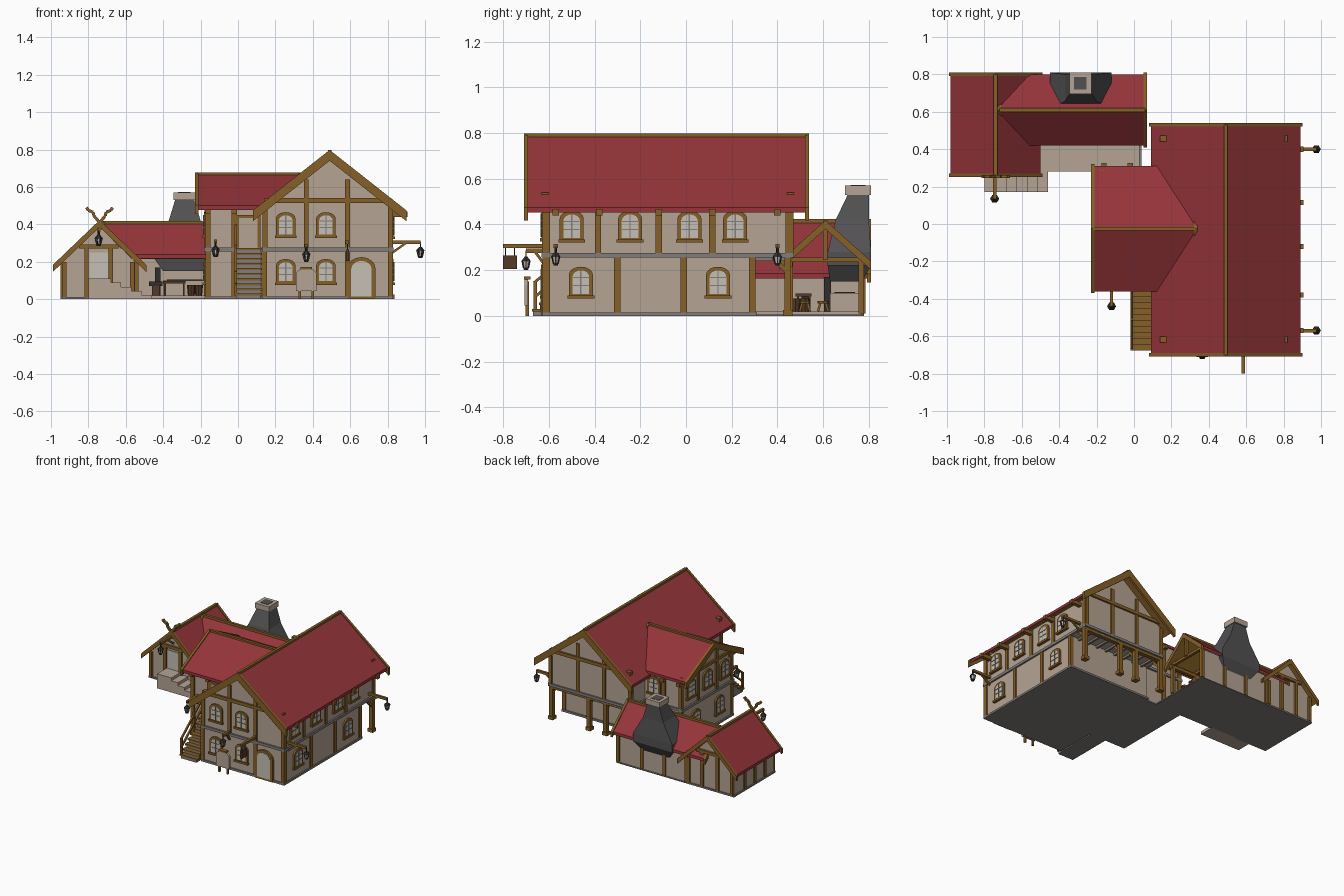
import bpy, bmesh, math
from mathutils import Vector

if "Cube" in bpy.data.objects:
    bpy.data.objects.remove(bpy.data.objects["Cube"])

def mat(name, r, g, b):
    m = bpy.data.materials.new(name)
    m.diffuse_color = (r, g, b, 1)
    m.use_nodes = True
    m.node_tree.nodes["Principled BSDF"].inputs["Base Color"].default_value = m.diffuse_color
    return m

RED = mat("roof red", 0.30, 0.035, 0.042)
WALL = mat("plaster", 0.46, 0.37, 0.295)
WOOD = mat("timber", 0.235, 0.115, 0.02)
STONE = mat("trim grey", 0.22, 0.205, 0.195)
DARK = mat("chimney slate", 0.085, 0.082, 0.085)
IRON = mat("iron", 0.03, 0.028, 0.026)
PALE = mat("pale pane", 0.56, 0.52, 0.46)
BROWN = mat("dark wood", 0.09, 0.042, 0.018)

def mesh(name, verts, faces, m):
    me = bpy.data.meshes.new(name)
    bm = bmesh.new()
    vs = [bm.verts.new(v) for v in verts]
    for f in faces:
        bm.faces.new([vs[i] for i in f])
    bmesh.ops.recalc_face_normals(bm, faces=bm.faces)
    bm.to_mesh(me)
    bm.free()
    me.materials.append(m)
    ob = bpy.data.objects.new(name, me)
    bpy.context.collection.objects.link(ob)
    return ob

def loft(name, rings, m):
    n = len(rings[0])
    verts = [v for r in rings for v in r]
    faces = [tuple(range(n)), tuple(range(len(verts) - n, len(verts)))]
    for k in range(len(rings) - 1):
        for i in range(n):
            j = (i + 1) % n
            faces.append((k*n+i, k*n+j, k*n+n+j, k*n+n+i))
    return mesh(name, verts, faces, m)

def box(name, x0, x1, y0, y1, z0, z1, m):
    return loft(name, [[(x0, y0, z), (x1, y0, z), (x1, y1, z), (x0, y1, z)] for z in (z0, z1)], m)

def prism(name, prof, axis, v0, v1, m):
    f = (lambda u, v, z: (u, v, z)) if axis == 'y' else (lambda u, v, z: (v, u, z))
    return loft(name, [[f(u, v, z) for u, z in prof] for v in (v0, v1)], m)

def beam(name, p, q, w, m=WOOD, h=None):
    p, q, h = Vector(p), Vector(q), h or w
    d = (q - p).normalized()
    s = d.cross(Vector((0, 0, 1)))
    s = s.normalized() if s.length > 1e-4 else Vector((1, 0, 0))
    t = s.cross(d)
    return loft(name, [[c + s*a*w/2 + t*b*h/2 for a, b in ((-1, -1), (1, -1), (1, 1), (-1, 1))] for c in (p, q)], m)

def post(name, x, y, z0, z1, w=0.028, m=WOOD):
    return box(name, x-w/2, x+w/2, y-w/2, y+w/2, z0, z1, m)

def cone(name, x, y, z0, z1, r0, r1, n, m):
    return loft(name, [[(x+r*math.cos(2*math.pi*i/n), y+r*math.sin(2*math.pi*i/n), z) for i in range(n)]
                       for z, r in ((z0, r0), (z1, r1))], m)

# Arched openings laid on a wall facing n
FACING = {'front': ((1, 0, 0), (0, -1, 0)), 'back': ((-1, 0, 0), (0, 1, 0)),
          'right': ((0, 1, 0), (1, 0, 0)), 'left': ((0, -1, 0), (-1, 0, 0))}

def plate(name, pts, o, side, d, m):
    r, n = (Vector(v) for v in FACING[side])
    return loft(name, [[Vector(o) + r*u + n*k + Vector((0, 0, z)) for u, z in pts] for k in (-0.004, d)], m)

def arch(w, h, rise, b=0.0):
    pts = [(-w/2, b), (w/2, b)]
    return pts + [(w/2*math.cos(math.pi*i/8), h-rise+rise*math.sin(math.pi*i/8)) for i in range(9)]

def window(o, side, w=0.105, h=0.135):
    plate("window_frame", arch(w, h, 0.035), o, side, 0.012, WOOD)
    plate("window_pane", arch(w-0.032, h-0.016, 0.028, 0.016), o, side, 0.014, PALE)
    for a, b, c, d in ((-0.003, 0.003, 0.016, h-0.016), (-0.035, 0.035, 0.05, 0.055), (-0.035, 0.035, 0.085, 0.09)):
        plate("window_bar", [(a, c), (b, c), (b, d), (a, d)], o, side, 0.017, STONE)
    plate("window_sill", [(-w/2-.006, -.004), (w/2+.006, -.004), (w/2+.006, .01), (-w/2-.006, .01)], o, side, 0.02, WOOD)

def roof(name, axis, c, half, v0, v1, zr, ze, bw=0.04):
    t = 0.022
    for s in (-1, 1):
        ob = prism(name, [(c, zr), (c+s*half, ze), (c+s*half, ze-t), (c, zr-t)], axis, v0, v1, RED)
        ob.data.materials.append(WOOD)
        for p in ob.data.polygons:          # undersides are boarded
            p.material_index = 1 if p.normal.z < -0.3 else 0
        for v in (v0, v1):                  # barge boards
            e = half + 0.01
            z = zr - (zr-ze)*e/half
            prism(name + "_barge", [(c, zr+.008), (c+s*e, z+.008), (c+s*e, z-bw), (c, zr-bw)], axis, v-.009, v+.009, WOOD)
    prism(name + "_ridge", [(c-.01, zr-.015), (c+.01, zr-.015), (c+.01, zr+.008), (c-.01, zr+.008)], axis, v0, v1, WOOD)

def house(name, axis, c, half, v0, v1, z0, zw, za):
    prism(name, [(c-half, z0), (c+half, z0), (c+half, zw), (c, za), (c-half, zw)], axis, v0, v1, WALL)

def lantern(wall, tip, z):
    (wx, wy), (x, y) = wall, tip
    beam("lantern_arm", (wx, wy, z), (x, y, z), 0.018)
    beam("lantern_brace", (wx, wy, z-.06), ((wx+x)/2, (wy+y)/2, z-.005), 0.012)
    post("lantern_hook", x, y, z-.03, z, 0.006, IRON)
    cone("lantern_cap", x, y, z-.045, z-.025, 0.024, 0.006, 6, IRON)
    cone("lantern_glass", x, y, z-.075, z-.045, 0.012, 0.018, 6, PALE)
    for i in range(6):
        a = math.pi*i/3
        beam("lantern_rib", (x+.012*math.cos(a), y+.012*math.sin(a), z-.075), (x+.019*math.cos(a), y+.019*math.sin(a), z-.045), .005, IRON)
    cone("lantern_base", x, y, z-.085, z-.073, 0.01, 0.015, 6, IRON)

# Main house
box("main_base", .13, .83, -.63, .31, 0, .015, STONE)
box("main_ground_floor", .14, .82, -.62, .30, .01, .26, WALL)
house("main_upper_floor", 'y', .48, .34, -.62, .46, .255, .485, .755)
box("main_belt", .128, .832, -.632, .472, .256, .276, STONE)
roof("main_roof", 'y', .49, .40, -.70, .53, .79, .475, .05)
for y in (-.61, -.30, -.01, .29):
    post("lower_post", .815, y, .01, .256)
for y in (-.61, -.385, -.12, .115, .45):
    post("upper_post", .815, y, .276, .49)
for y in (-.57, -.38, -.12, .115, .40):
    box("eave_bracket", .82, .905, y-.014, y+.014, .44, .468, WOOD)
for x in (.14, .585, .815):
    post("front_lower_post", x, -.615, .01, .256)
for y in (-.617, .457):
    for x in (.145, .365, .585, .815):
        post("gable_post", x, y, .276, .64 if .2 < x < .7 else .49, .026)
    box("gable_collar", .14, .82, y-.016, y+.016, .515, .54, WOOD)
for x in (.255, .47):
    window((x, -.62, .33), 'front')
    window((x, -.62, .08), 'front')
for y in (-.50, -.245, .015, .215):
    window((.82, y, .325), 'right')
for y in (-.46, .14):
    window((.82, y, .08), 'right')
plate("front_door_frame", arch(.15, .225, .06), (.66, -.62, 0), 'front', .014, WOOD)
plate("front_door", arch(.11, .205, .045, .015), (.66, -.62, 0), 'front', .017, PALE)

# Back porch under the overhang
for x in (.815, .50, .36, .14):
    post("porch_post", x, .445, 0, .256, .03)
    post("porch_post_foot", x, .445, 0, .025, .042)
    beam("porch_brace", (x, .445, .19), (x, .38, .256), .018)
box("porch_beam", .13, .83, .43, .46, .235, .256, WOOD)
for i in range(8):
    box("porch_joist", .18+.08*i, .195+.08*i, .30, .46, .24, .256, STONE)

# Side wing
box("wing_base", -.18, .14, -.32, .29, 0, .015, STONE)
house("wing_body", 'x', -.01, .30, -.17, .30, .01, .49, .645)
box("wing_belt", -.182, .13, -.322, .302, .256, .276, STONE)
roof("wing_roof", 'x', -.025, .335, -.22, .33, .67, .50)
for x in (-.16, -.02):
    for y in (-.307, .287):
        post("wing_post", x, y, .01, .50)
        box("wing_bracket", x-.014, x+.014, y-.04, y+.04, .455, .483, WOOD)
for y in (-.12, .10):
    post("wing_gable_post", -.167, y, .276, .60, .026)
box("wing_collar", -.183, -.155, -.31, .29, .49, .513, WOOD)
for y in (-.21, -.01, .19):
    window((-.17, y, .33), 'left')
for y in (-.15, .13):
    window((-.17, y, .08), 'left')
window((.06, .29, .33), 'back')
plate("upper_door_frame", [(-.065, 0), (.065, 0), (.065, .18), (-.065, .18)], (.055, -.31, .27), 'front', .012, WOOD)
plate("upper_door", [(-.05, 0), (.05, 0), (.05, .165), (-.05, .165)], (.055, -.31, .27), 'front', .015, WALL)

# Outside staircase
prof = [(-.31, 0), (-.67, 0)]
for i in range(10):
    prof += [(-.67+.032*i, .027*(i+1)), (-.67+.032*(i+1), .027*(i+1))]
prism("stair_body", prof[:-1] + [(-.31, .27)], 'x', -.01, .12, STONE)
for i in range(10):
    box("stair_tread", -.02, .13, -.675+.032*i, -.636+.032*i, .027*i+.02, .027*i+.031, WOOD)
for y, z in ((-.66, .02), (-.51, .16), (-.36, .27)):
    post("rail_post", -.012, y, z, z+.13, .014)
for k in (.06, .125):
    beam("stair_rail", (-.012, -.665, .02+k), (-.012, -.36, .27+k), .012)

# Small gabled house
box("small_base", -.95, -.55, .28, .78, 0, .012, STONE)
house("small_house", 'y', -.745, .195, .29, .77, .01, .20, .39)
roof("small_roof", 'y', -.74, .24, .26, .80, .415, .185, .03)
for y in (.287, .773):
    for x in (-.93, -.81, -.68, -.565):
        post("small_post", x, y, .01, .27 if -.9 < x < -.6 else .2, .024)
    box("small_tie", -.85, -.64, y-.013, y+.013, .27, .292, WOOD)
plate("small_door", [(-.05, 0), (.05, 0), (.05, .15), (-.05, .15)], (-.745, .29, .1), 'front', .006, PALE)
for y in (.40, .52, .64):
    post("small_side_post", -.938, y, .01, .2, .022)
for s in (-1, 1):                           # crossed horns on the gable
    path = [(0, .41), (.03, .445), (.035, .465), (.06, .475), (.07, .49)]
    for a, b in zip(path, path[1:]):
        beam("gable_horn", (-.74+s*a[0], .255, a[1]), (-.74+s*b[0], .255, b[1]), .016)
prof = [(-.46, 0), (-.80, 0), (-.80, .11), (-.68, .11)]
for i in range(4):
    prof += [(-.68+.055*i, .088-.022*i), (-.625+.055*i, .088-.022*i)]
prism("small_steps", prof, 'y', .17, .29, WALL)

# Forge shed
box("forge_base", -.56, .04, .28, .78, 0, .006, STONE)
box("forge_floor", -.56, .03, .28, .77, .006, .02, WALL)
box("forge_back_wall", -.56, .04, .755, .77, .01, .235, WALL)
roof("forge_roof", 'x', .61, .19, -.72, .06, .41, .24, .03)
for x in (-.545, -.36, -.17, .03):
    post("forge_back_post", x, .767, .01, .235, .024)
for x in (-.545, -.17, .03):
    post("forge_front_post", x, .455, .02, .25, .026)
    beam("forge_tie", (x, .45, .245), (x, .77, .245), .02)
box("forge_front_beam", -.56, .05, .443, .467, .215, .24, WOOD)
beam("forge_gable_post", (.04, .61, .245), (.04, .61, .39), .02)

# Chimney with flared hood
secs = ((.15, -.40, -.17, .63, .77), (.22, -.45, -.12, .62, .81), (.28, -.45, -.12, .62, .81),
        (.42, -.37, -.20, .655, .80), (.535, -.335, -.235, .71, .80))
loft("chimney", [[(a, c, z), (b, c, z), (b, d, z), (a, d, z)] for z, a, b, c, d in secs], DARK)
box("chimney_cap", -.345, -.228, .695, .81, .53, .57, WALL)
box("chimney_flue", -.32, -.253, .72, .785, .565, .572, DARK)
box("hearth", -.40, -.17, .63, .76, .02, .10, WALL)
box("hearth_coals", -.38, -.19, .65, .74, .10, .105, IRON)

# Forge furnishings
box("work_table", -.40, -.28, .48, .55, .085, .097, BROWN)
for x in (-.39, -.29):
    for y in (.49, .54):
        post("table_leg", x, y, .02, .09, .01, BROWN)
box("anvil_block", -.46, -.42, .50, .54, .02, .07, BROWN)
box("anvil", -.475, -.405, .505, .535, .07, .095, IRON)
post("bellows_post", -.43, .62, .02, .17, .03, IRON)
for x, y in ((-.25, .47), (-.21, .48), (-.07, .52)):
    cone("bucket", x, y, .02, .075, .018, .023, 8, BROWN)
for x, y in ((-.02, .52), (-.02, .60)):
    cone("stool_seat", x, y, .055, .065, .025, .025, 8, WOOD)
    for s in (-1, 1):
        beam("stool_leg", (x, y+s*.022, .02), (x, y+s*.012, .057), .01)

# Lanterns
for y in (-.57, .40):
    lantern((.82, y), (.975, y), .305)
lantern((-.12, -.31), (-.12, -.44), .31)
lantern((-.745, .29), (-.745, .135), .37)
lantern((.365, -.62), (.365, -.70), .285)

# Hanging sign and notice board
beam("sign_arm", (.585, -.62, .305), (.585, -.80, .305), .018)
box("sign_board", .577, .593, -.80, -.74, .205, .265, BROWN)
for y in (-.79, -.75):
    post("sign_chain", .585, y, .26, .30, .005, IRON)
for x in (.33, .40):
    post("notice_leg", x, -.695, 0, .15, .014)
plate("notice_board", arch(.11, .12, .03), (.365, -.695, .045), 'front', .012, WALL)
box("notice_top", .335, .395, -.71, -.68, .16, .172, WOOD)
